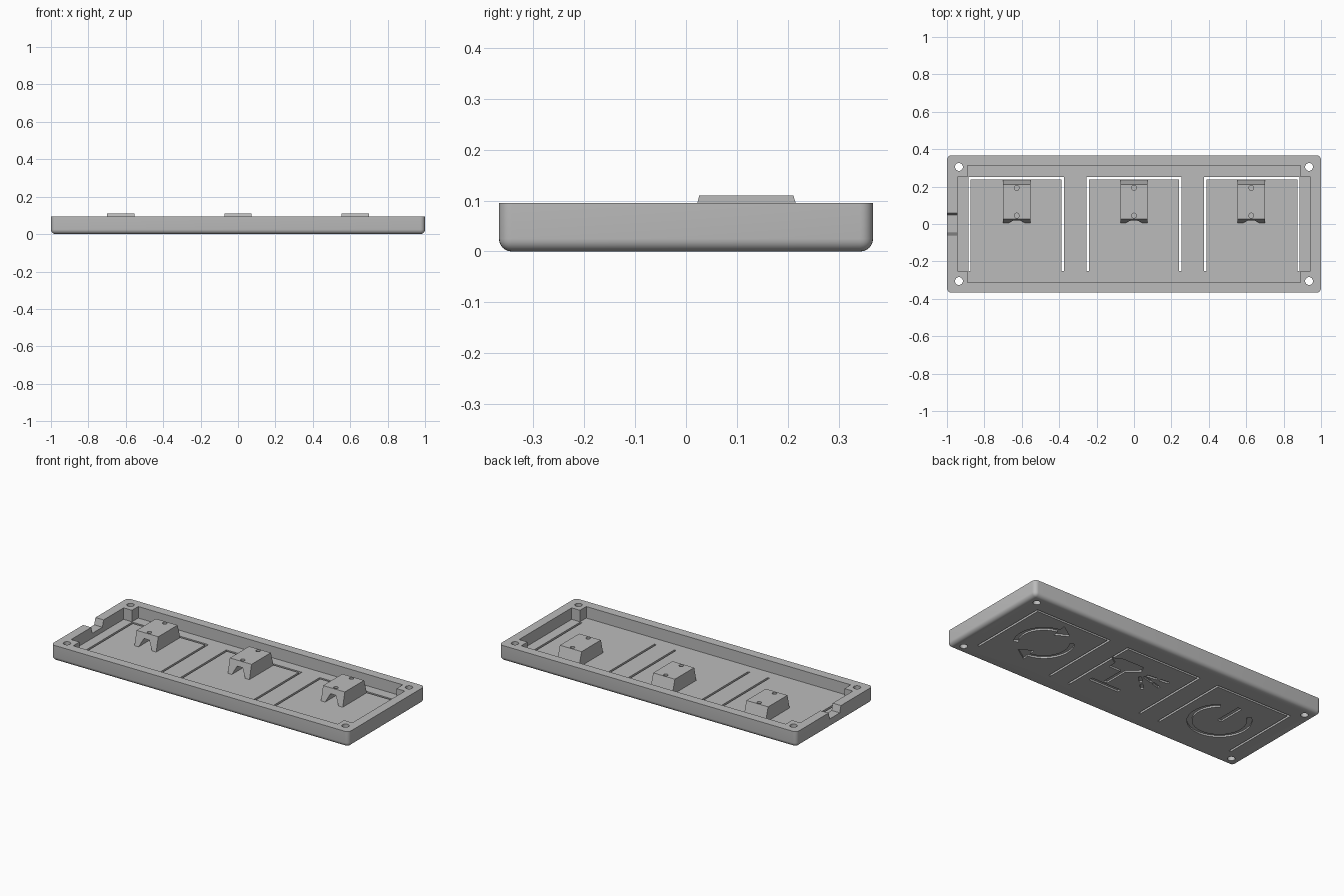
import bpy, bmesh
from math import sin, cos, pi, radians
from mathutils import Matrix

if "Cube" in bpy.data.objects:
    bpy.data.objects.remove(bpy.data.objects["Cube"])

grey = bpy.data.materials.new("plain grey")
grey.use_nodes = True
grey.diffuse_color = (0.5, 0.5, 0.5, 1)
grey.node_tree.nodes["Principled BSDF"].inputs["Base Color"].default_value = (0.5, 0.5, 0.5, 1)

LENGTH, WIDTH, HEIGHT, FLOOR = 2.0, 0.735, 0.095, 0.025


def finish(bm, name):
    bmesh.ops.recalc_face_normals(bm, faces=bm.faces)
    mesh = bpy.data.meshes.new(name)
    bm.to_mesh(mesh)
    bm.free()
    mesh.materials.append(grey)
    obj = bpy.data.objects.new(name, mesh)
    bpy.context.collection.objects.link(obj)
    return obj


def prism(name, points, low, high, axis="z"):
    """Extrude a 2D outline along z, y (outline in xz) or x (outline in yz)."""
    place = {"z": lambda u, v: (u, v, low), "y": lambda u, v: (u, low, v), "x": lambda u, v: (low, u, v)}[axis]
    step = {"z": (0, 0, high - low), "y": (0, high - low, 0), "x": (high - low, 0, 0)}[axis]
    bm = bmesh.new()
    face = bm.faces.new([bm.verts.new(place(u, v)) for u, v in points])
    top = bmesh.ops.extrude_face_region(bm, geom=[face])["geom"]
    bmesh.ops.translate(bm, vec=step, verts=[g for g in top if isinstance(g, bmesh.types.BMVert)])
    return finish(bm, name)


def cut(target, cutter):
    mod = target.modifiers.new("cut", "BOOLEAN")
    mod.operation, mod.solver, mod.object = "DIFFERENCE", "EXACT", cutter
    bpy.context.view_layer.objects.active = target
    bpy.ops.object.modifier_apply(modifier=mod.name)
    bpy.data.objects.remove(cutter)


def smooth(obj):
    bpy.ops.object.select_all(action="DESELECT")
    obj.select_set(True)
    bpy.context.view_layer.objects.active = obj
    bpy.ops.object.shade_smooth_by_angle(angle=radians(30))


def polar(cx, cy, r, deg):
    return cx + r * cos(radians(deg)), cy + r * sin(radians(deg))


def arc(cx, cy, r, start, end, steps=24):
    return [polar(cx, cy, r, start + (end - start) * i / steps) for i in range(steps + 1)]


def circle(cx, cy, r):
    return arc(cx, cy, r, 0, 345, 23)


def stroke(x0, y0, x1, y1, w):
    length = ((x1 - x0) ** 2 + (y1 - y0) ** 2) ** 0.5
    nx, ny = -(y1 - y0) / length * w / 2, (x1 - x0) / length * w / 2
    return [(x0 + nx, y0 + ny), (x1 + nx, y1 + ny), (x1 - nx, y1 - ny), (x0 - nx, y0 - ny)]


# Tray shell with rounded upright corners and underside rim
bm = bmesh.new()
bmesh.ops.create_cube(bm, size=1, matrix=Matrix.Translation((0, 0, HEIGHT / 2)) @ Matrix.Diagonal((LENGTH, WIDTH, HEIGHT, 1)))
rim = [e for e in bm.edges if min(v.co.z for v in e.verts) < 0.01]
bmesh.ops.bevel(bm, geom=rim, offset=0.025, segments=6, profile=0.5, affect="EDGES")
tray = finish(bm, "tray")

# Cross-shaped cavity that leaves a boss in each corner
ox, oy, ix, iy = 0.945, 0.252, 0.889, 0.312
quarter = [(ox, oy), (ix, oy), (ix, iy)]
cavity = quarter + [(-x, y) for x, y in reversed(quarter)]
cavity += [(-x, -y) for x, y in quarter] + [(x, -y) for x, y in reversed(quarter)]
cut(tray, prism("cavity", cavity, FLOOR, 0.2))

# Screw holes through the bosses
for sx in (-1, 1):
    for sy in (-1, 1):
        cut(tray, prism("screw_hole", circle(sx * 0.936, sy * 0.305, 0.021), -0.1, 0.2))

# Cable notch in the end wall
notch = [(-0.048, 0.055), (0.048, 0.055), (0.066, 0.12), (-0.066, 0.12)]
cut(tray, prism("cable_notch", notch, -1.1, -0.92, "x"))

# U-shaped slots that free the three flexible button tabs
for left, right in ((-0.886, -0.374), (-0.254, 0.254), (0.374, 0.886)):
    t, top, low = 0.013, 0.25, -0.25
    cut(tray, prism("tab_slot", [(left, low), (left, top), (right, top), (right, low), (right - t, low),
                                 (right - t, top - t), (left + t, top - t), (left + t, low)], -0.1, 0.06))

# Symbols engraved in the underside of the tabs
symbols = []

# Power symbol
px, py = -0.627, -0.035
symbols.append(arc(px, py, 0.175, 128, 412) + arc(px, py, 0.148, 412, 128))
symbols.append(stroke(px, py, px, 0.135, 0.028))

# Two chasing arrows
for turn in (0, 180):
    cx, cy, a, b = 0.63, 0.0, -35 + turn, 82 + turn
    symbols.append(arc(cx, cy, 0.165, a, b) + [polar(cx, cy, 0.205, b), polar(cx, cy, 0.155, b + 32),
                   polar(cx, cy, 0.1, b)] + arc(cx, cy, 0.138, b, a))

# Spray head on a stand
symbols.append(stroke(0.19, -0.135, -0.01, -0.135, 0.025))
symbols.append([(0.12, -0.11), (0.12, 0.03), (0.2, 0.03), (0.2, 0.08), (0.25, 0.11), (0.19, 0.14),
                (0.05, 0.14), (0.03, 0.1), (0.07, 0.06), (0.095, 0.04), (0.095, -0.11)])
for end_x, end_y in ((-0.16, 0.1), (-0.15, 0.03), (-0.09, -0.04)):
    dx, dy = end_x - 0.03, end_y - 0.08
    symbols.append(stroke(0.03 + dx * 0.25, 0.08 + dy * 0.25, 0.03 + dx * 0.6, 0.08 + dy * 0.6, 0.016))
    symbols.append(stroke(0.03 + dx * 0.7, 0.08 + dy * 0.7, end_x, end_y, 0.016))

for outline in symbols:
    cut(tray, prism("engraving", outline, -0.1, 0.01))
smooth(tray)

# Sloped switch posts, each with a front tunnel and two pin holes
for name, x in (("right_post", -0.627), ("middle_post", 0), ("left_post", 0.627)):
    side = [(0.005, FLOOR - 0.002), (0.237, FLOOR - 0.002), (0.211, 0.11), (0.026, 0.11)]
    post = prism(name, side, x - 0.073, x + 0.073, "x")
    tunnel = [(x - 0.05, 0.01), (x - 0.045, FLOOR), (x - 0.018, 0.078),
              (x + 0.018, 0.078), (x + 0.045, FLOOR), (x + 0.05, 0.01)]
    cut(post, prism("tunnel", tunnel, -0.05, 0.17, "y"))
    for y in (0.045, 0.193):
        cut(post, prism("pin_hole", circle(x, y, 0.013), 0.088, 0.2))
    smooth(post)
